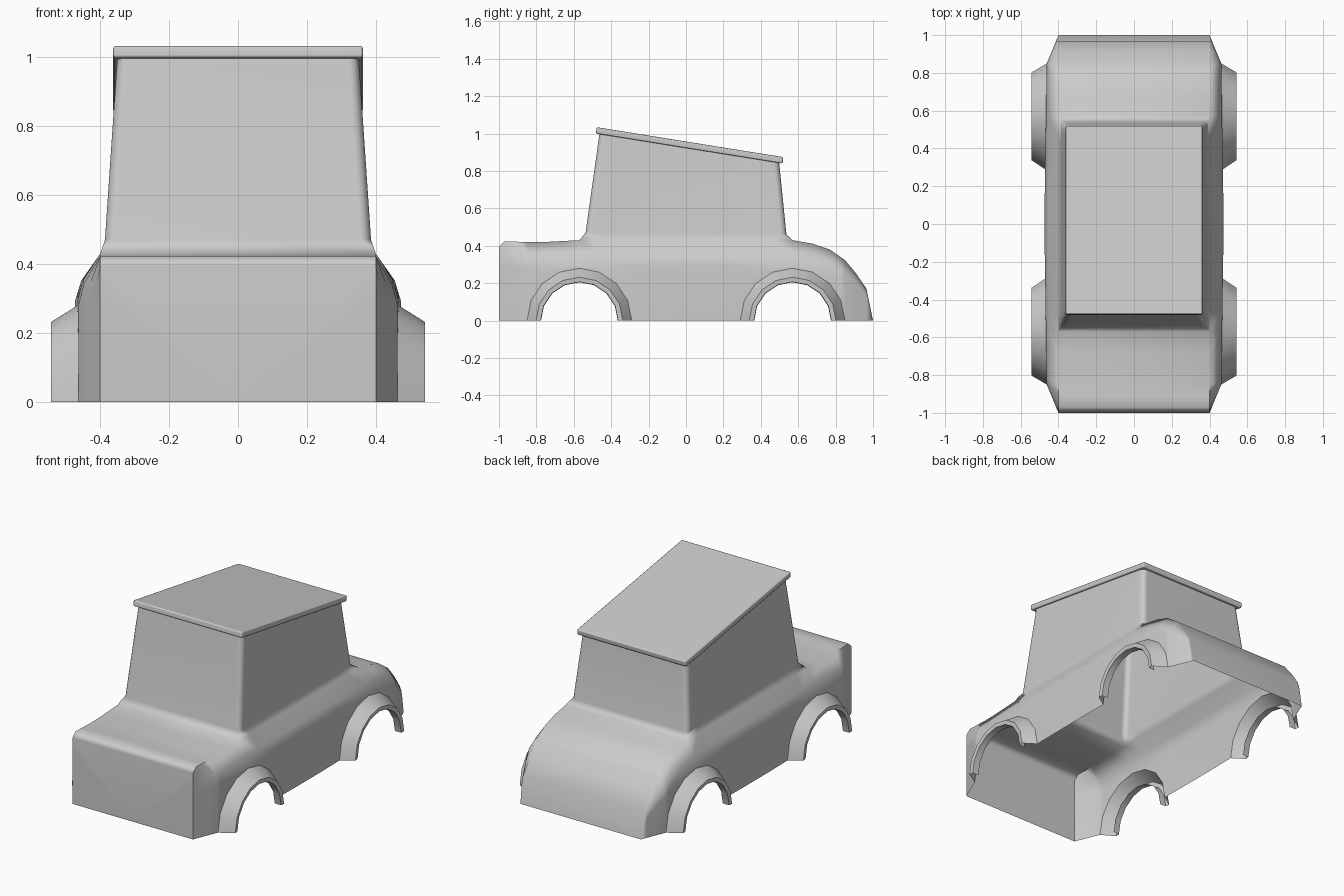
import bpy, bmesh
from math import sin, cos, pi, radians

if "Cube" in bpy.data.objects:
    bpy.data.objects.remove(bpy.data.objects["Cube"])

ARCH_Y, ARCH_R, SEG = 0.57, 0.28, 8
DECK = [(-1, .395), (-.97, .424), (-.8, .418), (-.57, .43), (.57, .43),
        (.74, .40), (.87, .31), (.965, .17), (1, 0)]
WIDTH = [(-1, .40), (-.85, .462), (0, .475), (.85, .462), (1, .40)]


def interp(table, y):
    for (a, va), (b, vb) in zip(table, table[1:]):
        if y <= b + 1e-6:
            return va + (vb - va) * (y - a) / (b - a)
    return table[-1][1]


def finish(name, bm, angle, mirror=True):
    bmesh.ops.remove_doubles(bm, verts=bm.verts, dist=1e-4)
    bmesh.ops.recalc_face_normals(bm, faces=bm.faces)
    me = bpy.data.meshes.new(name)
    bm.to_mesh(me)
    bm.free()
    ob = bpy.data.objects.new(name, me)
    bpy.context.collection.objects.link(ob)
    bpy.ops.object.select_all(action='DESELECT')
    ob.select_set(True)
    bpy.context.view_layer.objects.active = ob
    bpy.ops.object.shade_smooth_by_angle(angle=radians(angle))
    if mirror:
        ob.modifiers.new("mirror", 'MIRROR').use_clip = True
    return ob


def bridge(bm, a, b):
    """Quads between two equally long rows of vertices."""
    return [bm.faces.new((a[i], a[i + 1], b[i + 1], b[i])) for i in range(len(a) - 1)]


# Body shell: right half as cross-sections along y, cut away at the wheel arches
stations = {y: 0.0 for y in (-1, -.97, -.91, -.14, .14, .91, .965, 1)}
for c in (-ARCH_Y, ARCH_Y):
    for i in range(SEG + 1):
        a = pi * i / SEG
        stations[round(c + ARCH_R * cos(a), 4)] = ARCH_R * sin(a)

bm = bmesh.new()
cols = []
for y in sorted(stations):
    z, w = interp(DECK, y), interp(WIDTH, y)
    rows = [(0, z), (.40, z), (.40 + (w - .40) * .75, z * .82), (w, z * .68), (w, stations[y])]
    cols.append([bm.verts.new((x, y, h)) for x, h in rows])
for a, b in zip(cols, cols[1:]):
    under_cabin = abs((a[0].co.y + b[0].co.y) / 2) < ARCH_Y
    bridge(bm, a[1:] if under_cabin else a, b[1:] if under_cabin else b)
bm.faces.new(cols[0] + [bm.verts.new((0, -1, 0))])      # front panel

# Cabin walls rising from the opening in the deck
inner = [c for c in cols if abs(c[0].co.y) < ARCH_Y + 1e-3]
rim = [inner[0][0]] + [c[1] for c in inner] + [inner[-1][0]]


def level(half_w, y0, y1, z0, z1):
    ring = []
    for v in rim:
        t = (v.co.y + ARCH_Y) / (2 * ARCH_Y)
        ring.append(bm.verts.new((v.co.x / .40 * half_w, y0 + (y1 - y0) * t, z0 + (z1 - z0) * t)))
    return ring


base = level(.386, -.537, .537, .47, .46)
top = level(.35, -.462, .498, 1.005, .845)
bridge(bm, rim, base)
bridge(bm, base, top)
corners = [bm.edges.get((base[i], top[i])) for i in (1, -2)]
bmesh.ops.bevel(bm, geom=corners, offset=.03, segments=3, profile=.5, affect='EDGES')
body = finish("body_shell", bm, 60)
body.modifiers.new("weighted_normals", 'WEIGHTED_NORMAL').keep_sharp = True

# Flared wheel arches with a rolled lip
bm = bmesh.new()
for c in (-ARCH_Y, ARCH_Y):
    rings = []
    for r, x in ((ARCH_R, None), (.232, .543), (.207, .54), (.205, .50)):
        ring = []
        for i in range(SEG + 1):
            a = pi * i / SEG
            y = c + r * cos(a)
            ring.append(bm.verts.new((x or interp(WIDTH, y), y, r * sin(a))))
        rings.append(ring)
    for a, b in zip(rings, rings[1:]):
        bridge(bm, a, b)
finish("wheel_arches", bm, 35)

# Sloping roof slab
bm = bmesh.new()
bmesh.ops.create_cube(bm, size=1)
for v in bm.verts:
    t, up = v.co.y + .5, v.co.z > 0
    v.co = (v.co.x * .724, -.482 + t * .998 + (.005 if up else 0), 1.0 - .16 * t + (.034 if up else 0))
bmesh.ops.bevel(bm, geom=bm.edges[:], offset=.007, segments=2, profile=.5, affect='EDGES')
roof = finish("roof", bm, 50, mirror=False)
roof.modifiers.new("weighted_normals", 'WEIGHTED_NORMAL').keep_sharp = True
